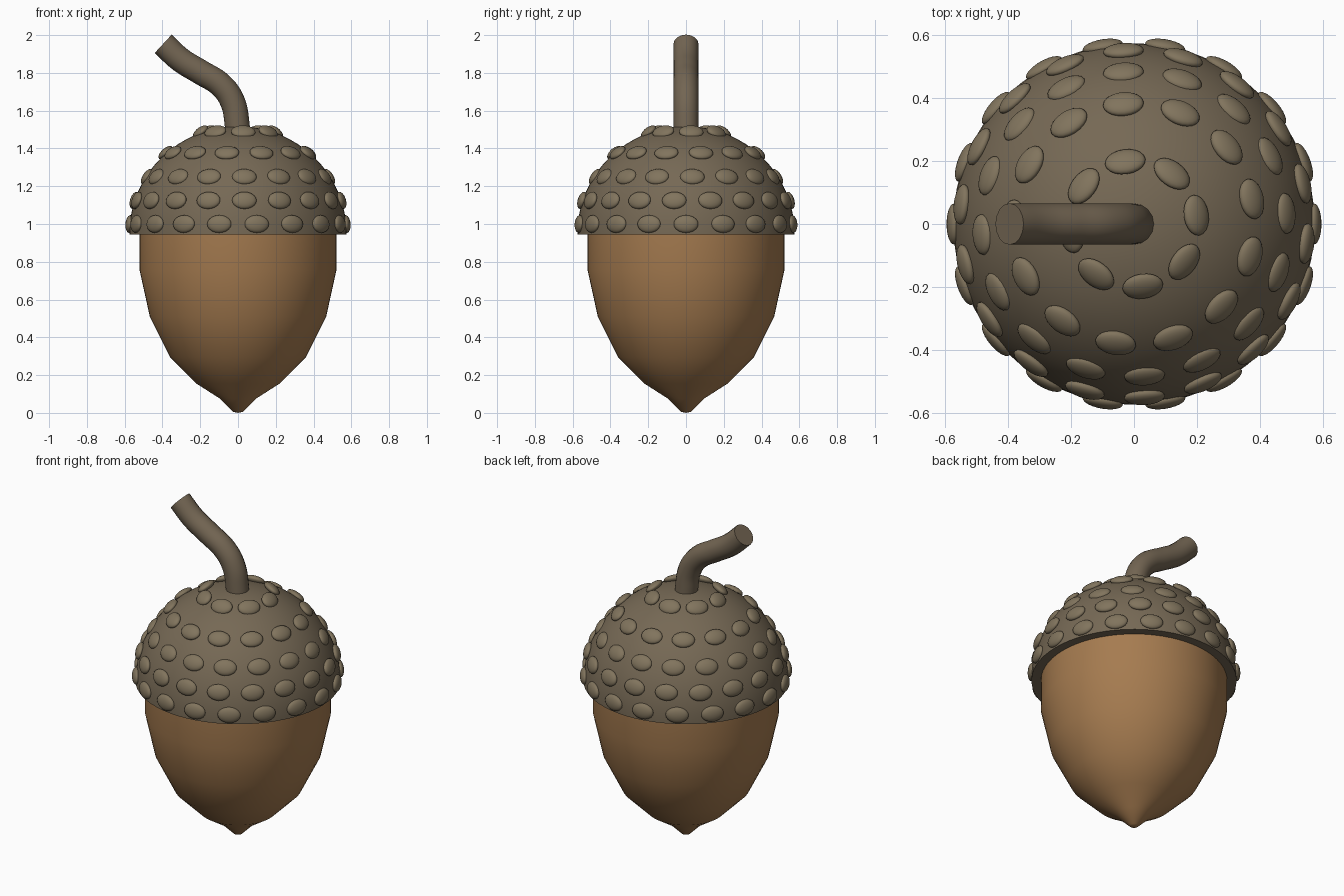
import bpy, bmesh
from math import sin, cos, pi, radians
from mathutils import Matrix, Vector

if "Cube" in bpy.data.objects:
    bpy.data.objects.remove(bpy.data.objects["Cube"])


def finish(obj, color, angle=50):
    mat = bpy.data.materials.new(obj.name + "_color")
    mat.diffuse_color = (*color, 1)
    mat.use_nodes = True
    mat.node_tree.nodes["Principled BSDF"].inputs["Base Color"].default_value = mat.diffuse_color
    obj.data.materials.append(mat)
    bpy.ops.object.select_all(action='DESELECT')
    obj.select_set(True)
    bpy.context.view_layer.objects.active = obj
    if obj.type == 'CURVE':
        bpy.ops.object.convert(target='MESH')
    bpy.ops.object.shade_smooth_by_angle(angle=radians(angle))


def add_mesh(name, bm):
    bmesh.ops.recalc_face_normals(bm, faces=bm.faces)
    me = bpy.data.meshes.new(name)
    bm.to_mesh(me)
    bm.free()
    obj = bpy.data.objects.new(name, me)
    bpy.context.collection.objects.link(obj)
    return obj


def lathe(name, profile, color, steps=64):
    bm = bmesh.new()
    vs = [bm.verts.new((r, 0, z)) for r, z in profile]
    es = [bm.edges.new(p) for p in zip(vs, vs[1:])]
    bmesh.ops.spin(bm, geom=vs + es, cent=(0, 0, 0), axis=(0, 0, 1),
                   angle=2 * pi, steps=steps)
    bmesh.ops.remove_doubles(bm, verts=bm.verts, dist=1e-4)
    finish(add_mesh(name, bm), color)


# Nut body with pointed tip
lathe("nut", [(0, 0), (.025, .005), (.095, .075), (.22, .155), (.36, .295),
              (.467, .51), (.522, .76), (.522, 1.0), (0, 1.0)], (.38, .20, .08))

# Domed cap with flat underside
BASE, R, H = .95, .575, .567
dome = [(R * cos(a), BASE + H * sin(a)) for a in (i * pi / 32 for i in range(16))]
lathe("cap", [(0, .945), (R, .945)] + dome + [(0, BASE + H)], (.18, .14, .09))

# Rows of oval scales: radius, height, count, first angle, tilt of the normal
rows = [(.573, 1.00, 18, 0, 5), (.551, 1.125, 18, 13.5, 17), (.483, 1.25, 16, 4, 33),
        (.383, 1.377, 13, 12, 48), (.20, 1.488, 8, 8, 52)]
bm = bmesh.new()
for r, z, count, first, tilt in rows:
    t = radians(tilt)
    for i in range(count):
        a = radians(first) + 2 * pi * i / count
        out = Vector((cos(a), sin(a), 0))
        side = Vector((-sin(a), cos(a), 0))
        normal = out * cos(t) + Vector((0, 0, sin(t)))
        up = normal.cross(side)
        m = Matrix((side * .065, up * .047, normal * .023)).transposed().to_4x4()
        m.translation = out * r + Vector((0, 0, z))
        bmesh.ops.create_uvsphere(bm, u_segments=20, v_segments=12, radius=1, matrix=m)
finish(add_mesh("cap_scales", bm), (.22, .175, .11), 60)

# Bent stem
curve = bpy.data.curves.new("stem", 'CURVE')
curve.dimensions = '3D'
curve.bevel_depth = .066
curve.bevel_resolution = 6
curve.resolution_u = 8
curve.use_fill_caps = True
path = [(0, 1.42), (-.005, 1.53), (-.03, 1.65), (-.09, 1.735), (-.2, 1.805),
        (-.305, 1.87), (-.396, 1.954)]
spline = curve.splines.new('BEZIER')
spline.bezier_points.add(len(path) - 1)
for p, (x, z) in zip(spline.bezier_points, path):
    p.co = (x, 0, z)
    p.handle_left_type = p.handle_right_type = 'AUTO'
stem = bpy.data.objects.new("stem", curve)
bpy.context.collection.objects.link(stem)
finish(stem, (.17, .13, .085))
